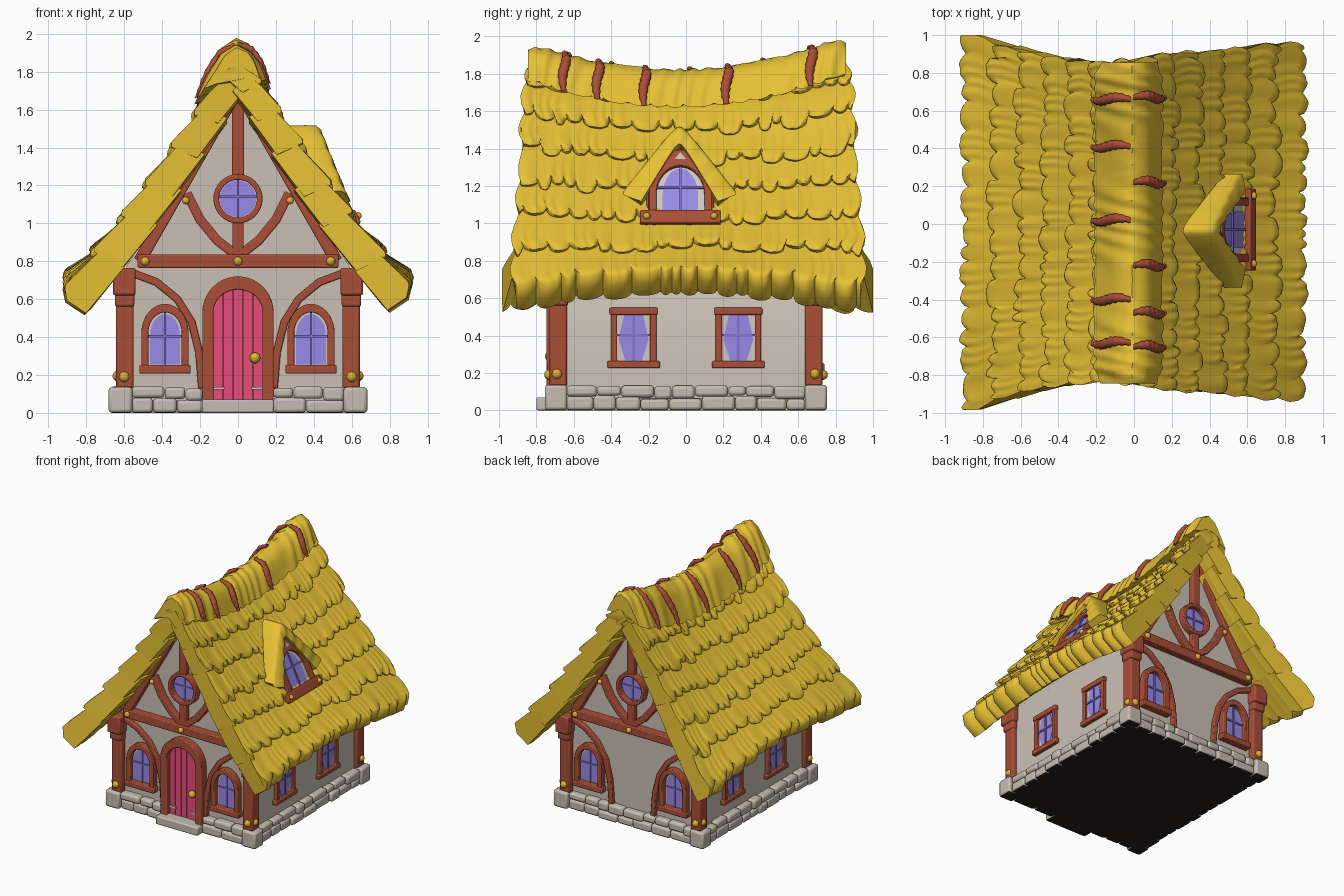
import bpy, bmesh, math, random
from mathutils import Vector, Matrix

if "Cube" in bpy.data.objects:
    bpy.data.objects.remove(bpy.data.objects["Cube"])
random.seed(4)

def mat(name, r, g, b):
    m = bpy.data.materials.new(name)
    m.diffuse_color = (r, g, b, 1)
    m.use_nodes = True
    m.node_tree.nodes["Principled BSDF"].inputs["Base Color"].default_value = m.diffuse_color
    return m

THATCH = mat("straw yellow", .79, .53, .035)
TIMBER = mat("red brown timber", .40, .077, .037)
WALL = mat("plaster", .59, .53, .46)
STONE = mat("stone", .56, .505, .44)
DOOR = mat("pink paint", .82, .075, .20)
GLASS = mat("violet glass", .33, .265, .84)
BARS = mat("dark violet bars", .23, .18, .60)
GOLD = mat("gold", .72, .44, .03)
PALE = mat("pale grey", .62, .58, .55)
DARK = mat("dark underside", .016, .014, .013)

def finish(name, bm, m, bevel=0, angle=40, under=False):
    bmesh.ops.recalc_face_normals(bm, faces=bm.faces[:])
    me = bpy.data.meshes.new(name)
    me.materials.append(m)
    if under:                                   # faces looking down are dark
        me.materials.append(DARK)
        bm.normal_update()
        for f in bm.faces:
            f.material_index = int(f.normal.z < -.9 and f.calc_center_median().z < .01)
    bm.to_mesh(me)
    bm.free()
    me.shade_smooth()
    me.set_sharp_from_angle(angle=math.radians(angle))
    ob = bpy.data.objects.new(name, me)
    bpy.context.collection.objects.link(ob)
    if bevel:
        mod = ob.modifiers.new("Bevel", 'BEVEL')
        mod.width, mod.segments, mod.limit_method = bevel, 2, 'ANGLE'
    return ob

def plane(a, h, o):
    a, h = Vector(a), Vector(h).normalized()
    return Matrix((a, h, a.cross(h))).transposed().to_4x4(), Vector(o)

def put(T, a, h, d):
    return T[0] @ Vector((a, h, d)) + T[1]

FRONT = plane((1, 0, 0), (0, 0, 1), (0, -.68, 0))
BACK = plane((-1, 0, 0), (0, 0, 1), (0, .68, 0))
RIGHT = plane((0, 1, 0), (0, 0, 1), (.61, 0, 0))
LEFT = plane((0, -1, 0), (0, 0, 1), (-.61, 0, 0))
DORMER = plane((0, 1, 0), (-.45, 0, .893), (.59, -.03, .99))

def loft(name, rings, m, caps=True, bevel=0, angle=40):
    bm = bmesh.new()
    vs = [[bm.verts.new(p) for p in r] for r in rings]
    n = len(vs[0])
    for A, B in zip(vs, vs[1:] if caps else vs[1:] + vs[:1]):
        for i in range(n):
            bm.faces.new((A[i], A[(i + 1) % n], B[(i + 1) % n], B[i]))
    if caps:
        bm.faces.new(vs[0])
        bm.faces.new(vs[-1])
    return finish(name, bm, m, bevel, angle)

def prism(name, T, pts, d0, d1, m, bevel=0):
    return loft(name, [[put(T, a, h, d) for a, h in pts] for d in (d0, d1)], m, True, bevel)

def band(name, T, outer, inner, d0, d1, m, bevel=.006):
    rings = [[put(T, *o, d0), put(T, *o, d1), put(T, *i, d1), put(T, *i, d0)] for o, i in zip(outer, inner)]
    return loft(name, rings, m, False, bevel)

def beam(name, T, path, w, d1=.045, m=TIMBER, d0=-.02, bevel=.007):
    P = [Vector(p) for p in path]
    rings = []
    for i, p in enumerate(P):
        t = (P[min(i + 1, len(P) - 1)] - P[max(i - 1, 0)]).normalized() * w / 2
        l, r = (p.x - t.y, p.y + t.x), (p.x + t.y, p.y - t.x)
        rings.append([put(T, *l, d0), put(T, *l, d1), put(T, *r, d1), put(T, *r, d0)])
    return loft(name, rings, m, True, bevel)

def box(name, lo, hi, m, bevel=.01, under=False):
    bm = bmesh.new()
    lo, hi = Vector(lo), Vector(hi)
    bmesh.ops.create_cube(bm, size=1, matrix=Matrix.Translation((lo + hi) / 2) @ Matrix.Diagonal((*(hi - lo), 1)))
    return finish(name, bm, m, bevel, 40, under)

def bolt(T, a, h, d, r=.024, m=GOLD):
    bm = bmesh.new()
    bmesh.ops.create_uvsphere(bm, u_segments=14, v_segments=8, radius=r, matrix=Matrix.Translation(put(T, a, h, d)))
    finish("bolt", bm, m, 0, 80)

def arch(c, hw, z0, spring, top, n=20, power=1):
    pts = [(c - hw, z0), (c + hw, z0)]
    for i in range(n + 1):
        a = math.pi * i / n
        pts.append((c + hw * math.cos(a), spring + (top - spring) * max(0, math.sin(a)) ** power))
    return pts

def rect(c, hw, z0, z1):
    return [(c - hw, z0), (c + hw, z0), (c + hw, z1), (c - hw, z1)]

def circle(r, z):
    return [(r * math.cos(i * math.pi / 16), z + r * math.sin(i * math.pi / 16)) for i in range(32)]

def window(T, outer, inner, shape, d=0, deep=.05):
    band("window_frame", T, outer, inner, d - .02, d + deep, TIMBER)
    prism("window_pane", T, inner, d - .02, d + .008, PALE)
    prism("window_glass", T, shape, d, d + .012, GLASS)
    xs, zs = [p[0] for p in inner], [p[1] for p in inner]
    c, z = (min(xs) + max(xs)) / 2, min(zs) + .55 * (max(zs) - min(zs))
    beam("window_bar", T, [(c, min(zs)), (c, max(zs))], .012, d + .02, BARS, d, 0)
    beam("window_bar", T, [(min(xs), z), (max(xs), z)], .012, d + .02, BARS, d, 0)

# walls
prism("walls", FRONT, [(-.61, .06), (.61, .06), (.61, .74), (0, 1.7), (-.61, .74)], -1.36, 0, WALL)

# foundation: core, corner blocks, two courses of rounded stones, door step
box("foundation", (-.63, -.69, 0), (.63, .69, .066), STONE, 0, True)
box("door_step", (-.19, -.80, 0), (.19, -.68, .07), STONE, .01, True)
bm = bmesh.new()
def stone(T, a0, a1, h0, h1, d1):
    M = Matrix.Translation(put(T, (a0 + a1) / 2, (h0 + h1) / 2, d1 / 2 - .03)) @ T[0]
    bmesh.ops.create_cube(bm, size=1, matrix=M @ Matrix.Diagonal((a1 - a0, h1 - h0, d1 + .06, 1)))
for T, lo, hi in ((FRONT, -.56, -.185), (FRONT, .185, .56), (BACK, -.56, .56), (RIGHT, -.64, .64), (LEFT, -.64, .64)):
    for row in range(2):
        a = lo
        while a < hi - .01:
            b = a + random.uniform(.09, .18)
            b = hi if b > hi - .07 else b
            split = .07 + .01 * math.sin(a * 9)
            stone(T, a + .001, b - .001, row * split, split if row == 0 else random.uniform(.128, .142), random.uniform(.045, .062))
            a = b
for sx in (-1, 1):
    for sy in (-1, 1):
        bmesh.ops.create_cube(bm, size=1, matrix=Matrix.Translation((sx * .62, sy * .695, .068)) @ Matrix.Diagonal((.125, .12, .136, 1)))
finish("foundation_stones", bm, STONE, .017, 40, True)

# corner posts with brackets and bolts
for sx in (-1, 1):
    for sy in (-1, 1):
        def block(n, x0, x1, y0, y1, z0, z1):
            xs, ys = sorted((sx * x0, sx * x1)), sorted((sy * y0, sy * y1))
            box(n, (xs[0], ys[0], z0), (xs[1], ys[1], z1), TIMBER, .012)
        block("corner_post", .55, .643, .635, .73, .13, .66)
        block("post_bracket_lower", .547, .65, .63, .745, .56, .64)
        block("post_bracket", .54, .66, .62, .765, .62, .765)
        bolt(FRONT if sy < 0 else BACK, sx * .6, .19, .05, .028)
        bolt(RIGHT if sx > 0 else LEFT, sy * .69, .195, .025, .028)

# timber framing and windows of both gable ends
for T in (FRONT, BACK):
    beam("cross_beam", T, [(-.53, .8), (.53, .8)], .07, .06)
    beam("king_post_top", T, [(0, 1.24), (0, 1.7)], .065)
    beam("king_post_bottom", T, [(0, .82), (0, 1.02)], .06)
    for s in (-1, 1):
        beam("gable_rafter", T, [(s * .52, .8), (0, 1.71)], .065, .05)
        beam("gable_brace", T, [(s * .02, .84), (s * .11, .91), (s * .2, 1.02), (s * .27, 1.16)], .05)
        beam("arched_brace", T, [(s * .55, .735), (s * .43, .69), (s * .32, .6), (s * .245, .48), (s * .205, .32), (s * .19, .13)], .04, .03)
        window(T, arch(s * .385, .125, .22, .42, .575), arch(s * .385, .088, .25, .42, .53), arch(s * .385, .078, .255, .41, .52))
        beam("window_sill", T, [(s * .385 - .135, .23), (s * .385 + .135, .23)], .045, .06)
        bolt(T, s * .49, .8, .06)
        bolt(T, s * .275, 1.12, .045, .02)
    bolt(T, 0, .8, .06)
    window(T, circle(.13, 1.13), circle(.1, 1.13), circle(.097, 1.13))

# door with planks, knob and hinges
band("door_frame", FRONT, arch(0, .188, .065, .53, .72), arch(0, .13, .065, .53, .65), -.02, .065, TIMBER)
prism("door_back", FRONT, arch(0, .135, .065, .53, .655), -.02, .012, TIMBER)
for i in range(5):
    x0, x1 = -.13 + i * .052 + .0015, -.13 + (i + 1) * .052 - .0015
    tops = [(x1 + (x0 - x1) * k / 5) for k in range(6)]
    prism("door_plank", FRONT, [(x0, .07), (x1, .07)] + [(x, .53 + .12 * math.sqrt(max(0, 1 - (x / .131) ** 2))) for x in tops], 0, .022, DOOR)
for s in (-1, 1):
    beam("door_hinge", FRONT, [(s * .135, .13), (s * .07, .13)], .014, .03, PALE, .01, 0)
bolt(FRONT, .09, .29, .045, .029)

# side windows
for T in (RIGHT, LEFT):
    for c in (-.28, .28):
        window(T, rect(c, .122, .235, .545), rect(c, .088, .265, .515),
               [(c - .045, .267), (c + .045, .267), (c + .08, .38), (c + .05, .513), (c - .05, .513), (c - .08, .38)], 0, .028)
        for z, w in ((.245, .14), (.53, .128)):
            beam("window_ledge", T, [(c - w, z), (c + w, z)], .038, .034)

# thatched roof: tiers of rounded tufts lofted along a sagging profile
PROF = [(0, 1.89), (.13, 1.755), (.27, 1.54), (.42, 1.325), (.57, 1.115), (.74, .895), (.91, .68)]
def lerp(pts, f):
    i = max(0, min(len(pts) - 2, int(f)))
    return Vector(pts[i]).lerp(Vector(pts[i + 1]), f - i)

def roof(side, s, y, off):
    p = lerp(PROF, s * 6)
    t = lerp(PROF, s * 6 + .4) - lerp(PROF, s * 6 - .4)
    n = Vector((-t.y, t.x)).normalized()
    sag = 1 - min(1, (y / .85) ** 2)
    p = p + n * off
    return Vector((side * p.x, y, p.y + sag * (-.13 * (1 - s) + .075 * s ** 4)))

def tufts(length):
    edges = [-length]
    while edges[-1] < length:
        edges.append(edges[-1] + random.uniform(.06, .17))
    drops = [random.uniform(-.022, .018) for _ in edges]
    def f(y):
        for a, b, dr in zip(edges, edges[1:], drops):
            if a <= y <= b:
                return math.sqrt(max(0, 1 - ((2 * y - a - b) / (b - a)) ** 2)), dr
        return 0, 0
    return f

N, TIERS = 190, 7
for side in (-1, 1):
    for k in range(TIERS):
        f, rings, last, flare = tufts(1.05), [], k == TIERS - 1, random.uniform(.02, .045)
        s0, s1 = max(0, k / TIERS - .04), (k + 1) / TIERS
        deep = (.13, .15, .165, .175, .185, .19, .19)[k]
        for j in range(N + 1):
            u = -1 + 2 * j / N
            arc, drop = f(u)
            low = s1 + .035 * (arc - .6) + drop * (.5 if last else 1)
            streak = .0035 * math.sin(u * 80 + 3 * math.sin(u * 17 + k * 2))
            ring = []
            def add(w, off):
                s = s0 + (low - s0) * w
                ye = .835 - .1 * s + .245 * s * s if side < 0 else .84 + .1 * s - .02 * s * s
                ye += flare * math.sin(math.pi * min(1, w) ** 1.5)
                ring.append(roof(side, s, max(-.985, min(1, u * ye + .012)), off))
            for w in (0, .2, .4, .6, .8, .93, 1):
                add(w, -.04 + .035 * w + (.01 * arc + streak) * w - (.014 if w == 1 else 0))
            add(1.13 if last else .97, -.06)
            add(1.1 if last else .9, -deep + .01 * arc)
            add(0, -deep)
            rings.append(ring)
        loft("thatch_tier", rings, THATCH, True, 0, 55)

# ridge cap
CAP = [(-.2, 1.72), (-.15, 1.82), (-.09, 1.92), (-.01, 1.97), (.065, 1.935), (.11, 1.87), (.145, 1.785)]
def cap(t, y, out=0):
    p = lerp(CAP, t)
    p = p + (p - Vector((-.015, 1.76))).normalized() * out
    return Vector((p.x, y, p.y - .145 * (1 - min(1.1, (y / .8) ** 2)) + .02 * y))
fl, fr, rings = tufts(.95), tufts(.95), []
for j in range(161):
    y = -.845 + 1.7 * j / 160
    end = -.035 * max(0, (abs(y - .005) - .77) / .08)
    lo, hi = -.25 * fl(y)[0], 6 + .25 * fr(y)[0]
    ring = [cap(lo + (hi - lo) * i / 14, y, end + .005 * math.sin(y * 45 + 5 * math.sin(y * 9) + i * .6)) for i in range(15)]
    rings.append(ring + [cap(6, y, -.07), cap(0, y, -.09)])
loft("ridge_cap", rings, THATCH, True, 0, 55)

# rope ties over the ridge
for side, ys in ((1, (-.65, -.47, -.22, .22, .67)), (-1, (-.63, -.4, .02, .41, .66))):
    for y in ys:
        rings = []
        for i in range(25):
            t = 3 + side * (.1 + 3.1 * i / 24)
            c, r = cap(t, y + .01 * math.sin(i * .25), .01), .01 + .011 * math.sin(math.pi * i / 24) + .002 * math.sin(i * 1.9)
            n = (cap(t, y, .05) - cap(t, y)).normalized()
            rings.append([c + n * r * math.cos(a) + Vector((0, 1.3 * r * math.sin(a), 0)) for a in [q * math.pi / 4 for q in range(8)]])
        loft("ridge_rope", rings, TIMBER, True, 0, 60)

# dormer: leaning window, sill and thatched hood
prism("dormer_body", DORMER, [(-.18, 0), (.18, 0), (.18, .2), (.1, .36), (0, .455), (-.1, .36), (-.18, .2)], -.14, .02, TIMBER, .008)
window(DORMER, arch(0, .17, .04, .17, .43, 20, 1.4), arch(0, .128, .06, .17, .335), arch(0, .095, .06, .16, .325), .015, .035)
prism("dormer_peak", DORMER, [(-.03, .37), (.03, .37), (0, .41)], .02, .054, WALL)
beam("dormer_sill", DORMER, [(-.215, .025), (.215, .025)], .075, .06, TIMBER, -.06)
for s in (-1, 1):
    bolt(DORMER, s * .18, .025, .06, .02)
rings = []
for j in range(41):
    t = -1 + j / 20
    e = math.sqrt(t * t + .01) - .1
    y, z, xf = -.035 + .3 * t, 1.515 - .38 * e, .455 + .15 * e + .004 * math.sin(j * 1.3)
    yi, zi = -.035 + .205 * t, 1.41 - .34 * e
    xb = min(xf - .05, .26 + .24 * e)
    rings.append([(xf - .02, y, z - .02), (xf - .045, y, z), (xf - .1, y, z + .003 * math.sin(j)), (xb, y, z),
                  (xb, yi, zi - .05), (xf - .03, yi, zi), (xf, yi, zi + .015)])
loft("dormer_hood", rings, THATCH, True, 0, 50)
